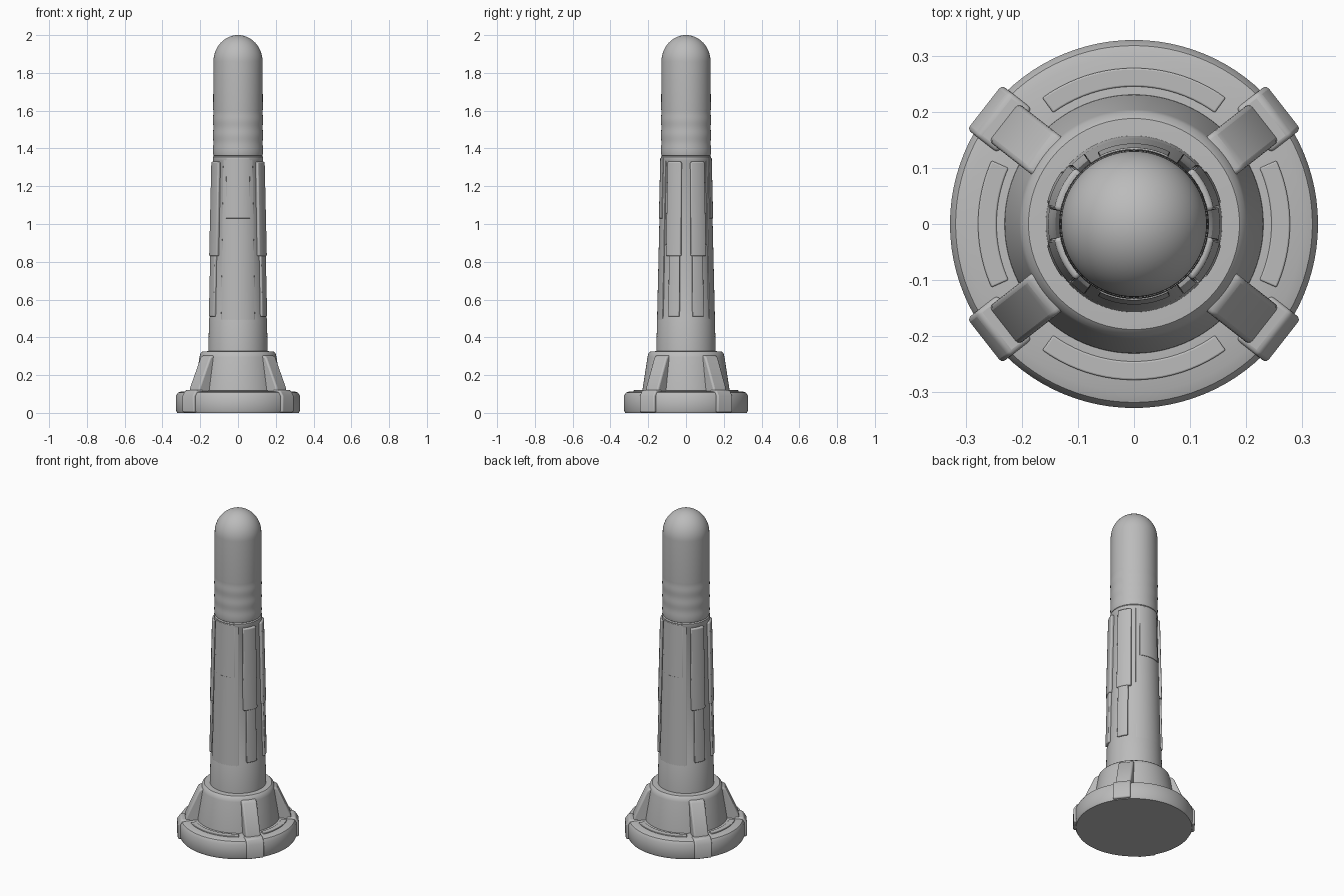
import bpy, bmesh, math
from mathutils import Matrix, Vector

cube = bpy.data.objects.get("Cube")
if cube:
    bpy.data.objects.remove(cube, do_unlink=True)

grey = bpy.data.materials.new("plain_grey")
grey.use_nodes = True
grey.diffuse_color = (0.5, 0.5, 0.5, 1)
grey.node_tree.nodes["Principled BSDF"].inputs["Base Color"].default_value = (0.5, 0.5, 0.5, 1)


def finish(name, bm, bevel=0.0):
    bmesh.ops.recalc_face_normals(bm, faces=bm.faces)
    mesh = bpy.data.meshes.new(name)
    bm.to_mesh(mesh)
    bm.free()
    mesh.materials.append(grey)
    obj = bpy.data.objects.new(name, mesh)
    bpy.context.collection.objects.link(obj)
    if bevel:
        mod = obj.modifiers.new("soft_edges", "BEVEL")
        mod.width, mod.segments, mod.limit_method = bevel, 3, "ANGLE"
        mod.angle_limit = math.radians(40)
    bpy.ops.object.select_all(action="DESELECT")
    obj.select_set(True)
    bpy.context.view_layer.objects.active = obj
    bpy.ops.object.shade_smooth_by_angle(angle=math.radians(35))
    return obj


def lathe(name, profile, bevel=0.0, steps=96):
    """Spin (radius, height) points around z; open ends are capped."""
    bm = bmesh.new()
    verts = [bm.verts.new((r, 0, z)) for r, z in profile]
    edges = [bm.edges.new(pair) for pair in zip(verts, verts[1:])]
    bmesh.ops.spin(bm, geom=verts + edges, cent=(0, 0, 0), axis=(0, 0, 1),
                   angle=math.tau, steps=steps)
    bmesh.ops.remove_doubles(bm, verts=bm.verts, dist=0.0001)
    bmesh.ops.holes_fill(bm, edges=[e for e in bm.edges if e.is_boundary])
    return finish(name, bm, bevel)


def shell(name, angle, half, z0, z1, inner, outer, bevel, steps=10):
    """Curved block hugging the column; inner and outer give radius at a height."""
    bm = bmesh.new()
    rings = []
    for i in range(steps + 1):
        a = math.radians(angle - half + 2 * half * i / steps)
        corners = ((inner(z0), z0), (outer(z0), z0), (outer(z1), z1), (inner(z1), z1))
        rings.append([bm.verts.new((r * math.cos(a), r * math.sin(a), z)) for r, z in corners])
    for a, b in zip(rings, rings[1:]):
        for k in range(4):
            bm.faces.new((a[k], a[k - 1], b[k - 1], b[k]))
    bm.faces.new(rings[0])
    bm.faces.new(rings[-1])
    return finish(name, bm, bevel)


def prism(name, angle, outline, half_width, bevel):
    """Extrude a (radius, height) outline sideways and turn it about z."""
    bm = bmesh.new()
    face = bm.faces.new([bm.verts.new((r, -half_width, z)) for r, z in outline])
    new = bmesh.ops.extrude_face_region(bm, geom=[face])["geom"]
    bmesh.ops.translate(bm, verts=[v for v in new if isinstance(v, bmesh.types.BMVert)],
                        vec=Vector((0, 2 * half_width, 0)))
    bm.transform(Matrix.Rotation(math.radians(angle), 4, "Z"))
    return finish(name, bm, bevel)


def column(offset):
    return lambda z: 0.157 - 0.024 * (z - 0.33) / 1.03 + offset


# Foot disc and sloping collar
lathe("foot_disc", [(0.322, 0), (0.328, 0.012), (0.328, 0.09), (0.318, 0.107),
                    (0.30, 0.113), (0.22, 0.117)])
lathe("collar", [(0.232, 0.1), (0.23, 0.125), (0.204, 0.295), (0.199, 0.315),
                 (0.188, 0.325), (0.15, 0.327)])

# Column core, narrowed where the side recesses sit
skin, core = column(0), column(-0.005)
lathe("column", [(skin(0.31), 0.31), (skin(0.495), 0.495), (core(0.515), 0.515),
                 (core(1.325), 1.325), (skin(1.335), 1.335), (skin(1.355), 1.355),
                 (0.127, 1.362)])

# Rounded tip with soft rings near its lower end
tip = [(0.12, 1.355), (0.130, 1.362)]
for i in range(25):
    z = 1.37 + 0.01 * i
    tip.append((0.1315 + 0.001 * math.sin((z - 1.37) * math.tau / 0.08), z))
for i in range(17):
    a = math.pi / 2 * i / 16
    tip.append((0.13 * math.cos(a), 1.86 + 0.14 * math.sin(a)))
lathe("rounded_tip", tip)

# Front and back skin panels
for side, angle in (("front", -90), ("back", 90)):
    shell(side + "_skin", angle, 36, 0.49, 1.34, column(-0.02), skin, 0.002, 20)
    shell(side + "_upper_plate", angle, 27, 1.03, 1.35, column(-0.02), column(0.003), 0.002, 16)

# Paired stepped ribs on the left and right sides
for side, base in (("left", 0), ("right", 180)):
    for end, sign in (("front", -1), ("back", 1)):
        if base:
            sign = -sign
        name = f"{side}_{end}"
        shell(name + "_upper_rib", base + sign * 27, 17, 0.83, 1.33,
              column(-0.02), column(0.011), 0.009)
        shell(name + "_lower_rib", base + sign * 25, 12, 0.51, 0.86,
              column(-0.02), column(0.007), 0.008)

# Diagonal buttresses and their foot tabs
for i, angle in enumerate((38, 142, 218, 322)):
    prism(f"buttress_{i + 1}", angle,
          [(0.16, 0.1), (0.298, 0.1), (0.292, 0.135), (0.222, 0.292), (0.208, 0.305), (0.16, 0.305)],
          0.043, 0.009)
    prism(f"foot_tab_{i + 1}", angle,
          [(0.27, 0.003), (0.338, 0.003), (0.338, 0.09), (0.318, 0.12), (0.27, 0.122)],
          0.05, 0.008)

# Low curved ridges on top of the foot disc
for side, angle in (("left", 0), ("back", 90), ("right", 180), ("front", 270)):
    shell(side + "_foot_ridge", angle, 24 if angle % 180 == 0 else 36, 0.105, 0.12,
          lambda z: 0.245, lambda z: 0.278, 0.003, 20)
